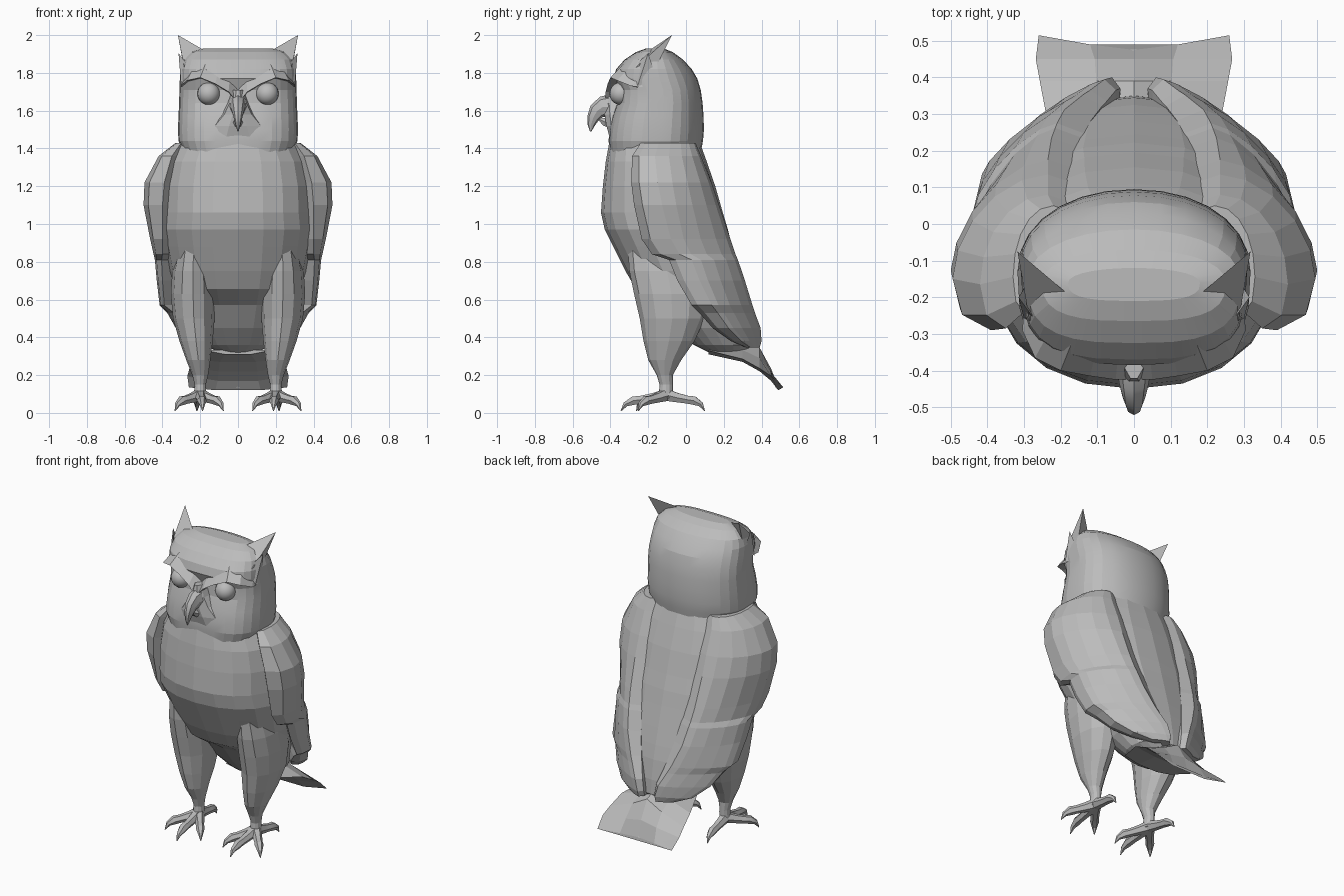
import bpy, bmesh, math
from mathutils import Vector

cube = bpy.data.objects.get("Cube")
if cube:
    bpy.data.objects.remove(cube)

grey = bpy.data.materials.new("plain grey")
grey.use_nodes = True
shade = (0.5, 0.5, 0.5, 1)
grey.diffuse_color = shade
grey.node_tree.nodes["Principled BSDF"].inputs["Base Color"].default_value = shade


def finish(name, bm, mirror=False, smooth=None):
    bmesh.ops.remove_doubles(bm, verts=bm.verts, dist=0.0005)
    bmesh.ops.recalc_face_normals(bm, faces=bm.faces)
    mesh = bpy.data.meshes.new(name)
    bm.to_mesh(mesh)
    bm.free()
    obj = bpy.data.objects.new(name, mesh)
    bpy.context.collection.objects.link(obj)
    mesh.materials.append(grey)
    if mirror:
        obj.modifiers.new("mirror", "MIRROR").use_mirror_merge = False
    if smooth:
        bpy.ops.object.select_all(action="DESELECT")
        obj.select_set(True)
        bpy.context.view_layer.objects.active = obj
        bpy.ops.object.shade_smooth_by_angle(angle=math.radians(smooth))


def loft(name, rings, mirror=False, smooth=None):
    """Skin a row of closed rings and cap both ends."""
    bm = bmesh.new()
    rows = [[bm.verts.new(p) for p in ring] for ring in rings]
    n = len(rows[0])
    for a, b in zip(rows, rows[1:]):
        for i in range(n):
            j = (i + 1) % n
            bm.faces.new((a[i], a[j], b[j], b[i]))
    bm.faces.new(rows[0])
    bm.faces.new(rows[-1])
    finish(name, bm, mirror, smooth)


def power(v, e):
    return math.copysign(abs(v) ** e, v)


def oval(z, w, front, back, cx=0, sides=20, front_e=1, back_e=1, bias=0.5):
    """Section widest between front and back; a lower exponent is boxier."""
    mid = front + (back - front) * bias
    pts = []
    for i in range(sides):
        t = math.tau * i / sides
        s = math.sin(t)
        e, depth = (back_e, back - mid) if s > 0 else (front_e, mid - front)
        pts.append((cx + w * power(math.cos(t), e), mid + depth * power(s, e), z))
    return pts


def tube(name, path, radii, sides=6, mirror=True, smooth=None, squash=1):
    """Tapered tube along a path."""
    path = [Vector(p) for p in path]
    rings = []
    for i, p in enumerate(path):
        d = (path[min(i + 1, len(path) - 1)] - path[max(i - 1, 0)]).normalized()
        side = d.cross(Vector((0, 0, 1))).normalized()
        up = side.cross(d)
        rings.append([p + radii[i] * (side * squash * math.cos(a) + up * math.sin(a))
                      for a in (math.tau * k / sides for k in range(sides))])
    loft(name, rings, mirror, smooth)


# Torso: height, half width, front, back; the belly cuts back between the legs
torso = [(.32, .1, .12, .32), (.36, .18, .04, .35), (.45, .24, -.05, .345),
         (.57, .29, -.14, .325), (.655, .33, -.265, .305), (.75, .36, -.32, .28),
         (.88, .385, -.385, .245), (.97, .4, -.43, .222), (1.06, .39, -.45, .195),
         (1.2, .385, -.44, .155), (1.33, .36, -.425, .11), (1.44, .3, -.405, .07)]
loft("torso", [oval(*s, front_e=.92, back_e=.9) for s in torso])

# Head: flat boxy face, round back
head = [(1.36, .285, -.4, .075), (1.44, .315, -.41, .09), (1.5, .318, -.405, .095),
        (1.57, .315, -.39, .093), (1.64, .312, -.365, .088), (1.71, .31, -.36, .078),
        (1.77, .308, -.385, .06), (1.82, .305, -.37, .03), (1.87, .29, -.325, -.015),
        (1.91, .25, -.265, -.07), (1.93, .18, -.21, -.12)]
loft("head", [oval(*s, sides=28, front_e=.68, back_e=.95, bias=.55) for s in head], smooth=12)

# Brow ridges overhanging the eyes, running from beak to temple
brow = [(0, -.425, 1.64), (.05, -.425, 1.7), (.12, -.415, 1.742),
        (.2, -.4, 1.775), (.27, -.365, 1.76), (.305, -.29, 1.73)]
loft("brow", [[(x, y, z), (x * .8, y + .1, z + .105), (x * .96, y + .14, z), (x * .97, y + .06, z - .005)]
              for x, y, z in brow], mirror=True)

# Bridge between the eyes, widening to the chin
bridge = [(1.46, .2, -.408), (1.52, .15, -.425), (1.58, .09, -.435), (1.64, .055, -.44), (1.71, .03, -.425)]
loft("face_bridge", [oval(z, w, y, -.28, sides=10) for z, w, y in bridge])

# Eyes
bm = bmesh.new()
bmesh.ops.create_uvsphere(bm, u_segments=20, v_segments=12, radius=.06)
bmesh.ops.translate(bm, verts=bm.verts, vec=(.155, -.345, 1.69))
finish("eye", bm, mirror=True, smooth=40)

# Hooked beak
tube("beak", [(0, -.39, 1.62), (0, -.44, 1.62), (0, -.472, 1.597), (0, -.492, 1.56),
              (0, -.502, 1.525), (0, -.505, 1.49)],
     [.07, .056, .045, .032, .02, .004], sides=8, mirror=False, smooth=30, squash=.7)
tube("lower_beak", [(0, -.38, 1.535), (0, -.43, 1.54), (0, -.46, 1.555)],
     [.035, .025, .008], mirror=False)


def spike(name, base, tip):
    loft(name, [base, [tip] * 3], mirror=True)


# Ear tufts and the smaller spikes at the temples
spike("ear_tuft", [(.17, -.2, 1.915), (.285, -.265, 1.83), (.285, -.165, 1.82)], (.318, -.075, 2))
spike("small_tuft", [(.25, -.29, 1.82), (.3, -.26, 1.72), (.29, -.16, 1.78)], (.315, -.2, 1.905))

# Folded wings: height, front x, front y, outer x, back x, back y
wing = [(1.43, .3, -.24, .33, .22, .05), (1.36, .35, -.285, .42, .235, .08),
        (1.22, .39, -.29, .495, .235, .135), (1.1, .4, -.275, .5, .235, .175),
        (.92, .4, -.235, .465, .225, .235), (.84, .4, -.18, .447, .215, .262),
        (.81, .405, -.09, .44, .21, .275), (.7, .4, -.045, .43, .19, .312),
        (.57, .39, .03, .415, .14, .352), (.53, .34, .07, .375, .12, .365),
        (.45, .27, .14, .33, .08, .395), (.38, .21, .24, .25, .06, .4), (.345, .12, .32, .15, .06, .39)]
rings = []
for z, fx, fy, ox, bx, by in wing:
    mid = fy + (by - fy) * .33
    # sections flatten towards the wing tip
    flat = 1.9 - .65 * z
    ring = [(fx, fy, z), (ox * .75 + fx * .25, fy + (mid - fy) * .3, z)]
    for k in range(6):
        t = math.pi / 2 * k / 5
        ring.append((bx + (ox - bx) * power(math.cos(t), flat),
                     mid + (by - mid) * power(math.sin(t), flat), z))
    # bevel from the rear ridge down to the back
    ring += [(bx * .62, by - .03, z), (bx * .66, by - .08, z), (fx * .7, mid, z)]
    rings.append(ring)
loft("wing", rings, mirror=True)

# Fanned tail, ridged at the root and dipping in the middle of its end
tail = [(.12, .17, .33, .34, .31), (.3, .24, .285, .38, .27), (.39, .257, .235, .345, .22),
        (.45, .268, .195, .235, .17)]
rings = [[(-w, y, edge), (-w * .4, y, (edge + top) / 2), (0, y, top), (w * .4, y, (edge + top) / 2),
          (w, y, edge), (w * .4, y, low), (-w * .4, y, low)] for y, w, edge, top, low in tail]
rings.append([(-.26, .515, .135), (-.12, .49, .135), (0, .475, .135), (.12, .49, .135),
              (.26, .515, .135), (.12, .488, .12), (-.12, .488, .12)])
loft("tail", rings)

# Feathered legs: height, half width, front, back, centre
leg = [(.08, .034, -.145, -.07, .2), (.15, .03, -.14, -.07, .2), (.2, .042, -.155, -.07, .2),
       (.28, .064, -.2, -.025, .21), (.38, .088, -.225, .045, .222), (.5, .11, -.245, .1, .234),
       (.63, .118, -.275, .12, .238), (.75, .11, -.3, .1, .238), (.9, .08, -.31, .05, .235)]
loft("leg", [oval(*s, sides=12) for s in leg], mirror=True)

# Feet: toes fan out from the ankle and end in hooked claws
for name, angle, length in (("inner_toe", -128, .2), ("middle_toe", -93, .24),
                            ("outer_toe", -48, .2), ("hind_toe", 85, .205)):
    a = math.radians(angle)
    steps = [(0, .095), (.3, .08), (.55, .07), (.72, .065), (.9, .045), (1, .01)]
    path = [(.2 + math.cos(a) * length * r, -.105 + math.sin(a) * length * r, z) for r, z in steps]
    tube(name, path, [.036, .028, .024, .026, .015, .002], smooth=30)
